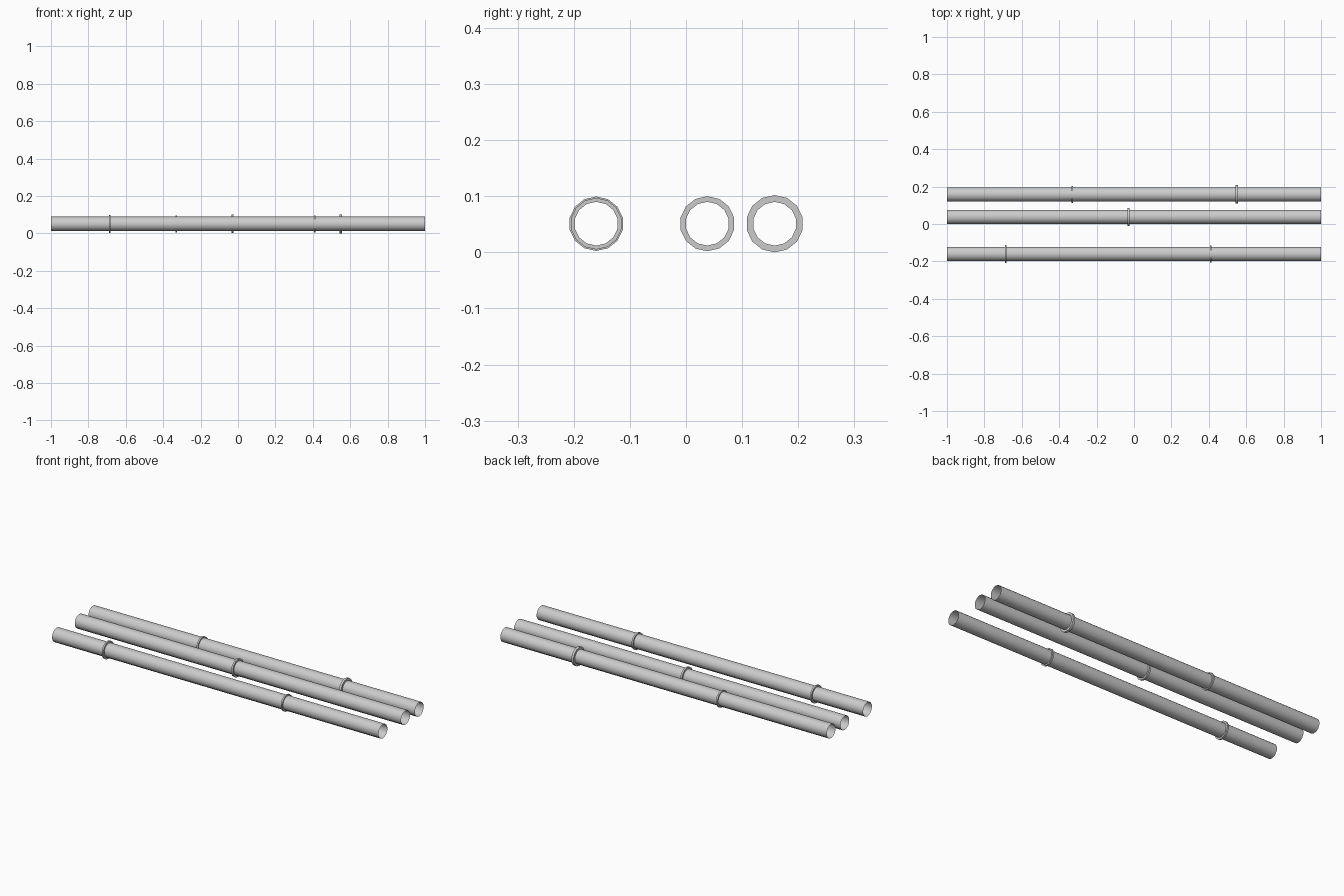
import bpy, bmesh, math

if "Cube" in bpy.data.objects:
    bpy.data.objects.remove(bpy.data.objects["Cube"])

SIDES = 14
TUBE_R = 0.039
CENTRE_Z = 0.051


def lathe_x(name, profile, y):
    """Open surface of revolution about the x axis from (x, radius) points."""
    bm = bmesh.new()
    rings = []
    for x, r in profile:
        ring = []
        for i in range(SIDES):
            a = 2 * math.pi * i / SIDES
            ring.append(bm.verts.new((x, r * math.sin(a), r * math.cos(a))))
        rings.append(ring)
    for r0, r1 in zip(rings, rings[1:]):
        for i in range(SIDES):
            j = (i + 1) % SIDES
            bm.faces.new((r0[i], r1[i], r1[j], r0[j]))
    bmesh.ops.recalc_face_normals(bm, faces=bm.faces)
    mesh = bpy.data.meshes.new(name)
    bm.to_mesh(mesh)
    bm.free()
    ob = bpy.data.objects.new(name, mesh)
    ob.location = (0, y, CENTRE_Z)
    bpy.context.collection.objects.link(ob)
    bpy.ops.object.select_all(action='DESELECT')
    ob.select_set(True)
    bpy.context.view_layer.objects.active = ob
    bpy.ops.object.shade_smooth_by_angle(angle=math.radians(30))
    return ob


def pole(name, y, collars):
    """Hollow open-ended pole with raised thin collars: (x, radius, width)."""
    profile = [(-1, TUBE_R)]
    for x, r, w in collars:
        a, b = x - w / 2, x + w / 2
        profile += [(a, TUBE_R), (a, r), (b, r), (b, TUBE_R)]
    profile.append((1, TUBE_R))
    return lathe_x(name, profile, y)


# Three parallel poles
pole("front_pole", -0.16, [(-0.685, 0.0485, 0.009), (0.41, 0.046, 0.009)])
pole("middle_pole", 0.038, [(-0.03, 0.049, 0.010)])
pole("back_pole", 0.158, [(-0.33, 0.046, 0.009), (0.55, 0.051, 0.013)])
